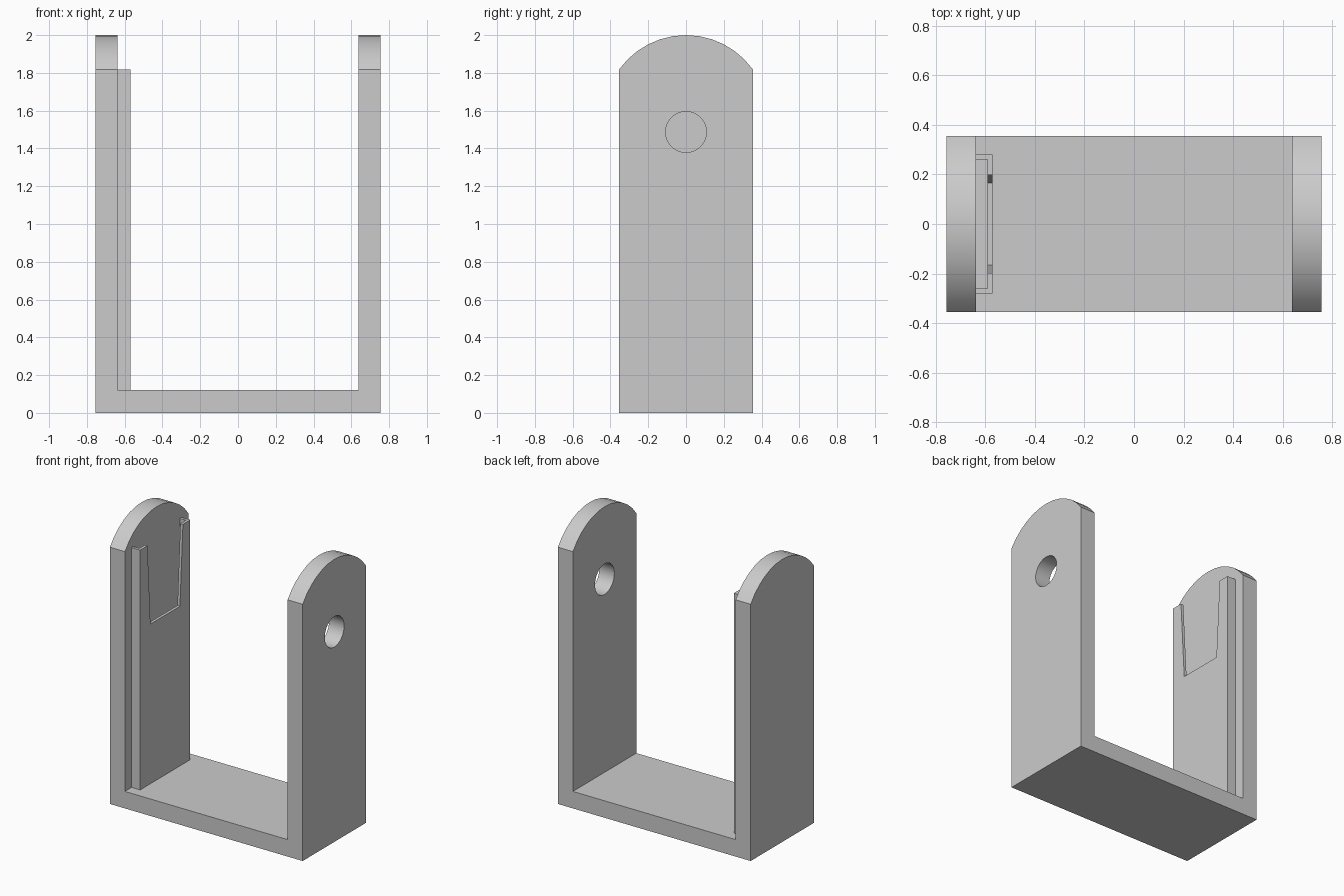
import bpy
import bmesh
from math import sin, cos, asin, radians, tau
from mathutils import Vector

if "Cube" in bpy.data.objects:
    bpy.data.objects.remove(bpy.data.objects["Cube"], do_unlink=True)

HALF_X, HALF_Y, WALL, FLOOR = 0.755, 0.355, 0.118, 0.12
TOP, SHOULDER = 2.0, 1.817
INNER = HALF_X - WALL

grey = bpy.data.materials.new("light_grey")
grey.use_nodes = True
colour = (0.6, 0.6, 0.6, 1)
grey.diffuse_color = colour
grey.node_tree.nodes["Principled BSDF"].inputs["Base Color"].default_value = colour


def prism(name, points, depth):
    """Extrude a closed outline of 3D points along a depth vector."""
    bm = bmesh.new()
    face = bm.faces.new([bm.verts.new(p) for p in points])
    extruded = bmesh.ops.extrude_face_region(bm, geom=[face])["geom"]
    moved = [v for v in extruded if isinstance(v, bmesh.types.BMVert)]
    bmesh.ops.translate(bm, verts=moved, vec=Vector(depth))
    bmesh.ops.recalc_face_normals(bm, faces=bm.faces)
    mesh = bpy.data.meshes.new(name)
    bm.to_mesh(mesh)
    bm.free()
    mesh.materials.append(grey)
    obj = bpy.data.objects.new(name, mesh)
    bpy.context.collection.objects.link(obj)
    return obj


def cut(obj, cutter, operation):
    """Apply a boolean and discard its cutter."""
    cutter.hide_render = True
    mod = obj.modifiers.new("cut", "BOOLEAN")
    mod.object, mod.operation, mod.solver = cutter, operation, "EXACT"
    bpy.context.view_layer.objects.active = obj
    bpy.ops.object.modifier_apply(modifier=mod.name)
    bpy.data.objects.remove(cutter, do_unlink=True)


# U-shaped bracket: floor and two upright walls
outline = [(-HALF_X, 0), (HALF_X, 0), (HALF_X, 2.2), (INNER, 2.2),
           (INNER, FLOOR), (-INNER, FLOOR), (-INNER, 2.2), (-HALF_X, 2.2)]
bracket = prism("bracket", [(x, -0.5, z) for x, z in outline], (0, 1, 0))

# Arched wall tops
rise = TOP - SHOULDER
radius = (HALF_Y ** 2 + rise ** 2) / (2 * rise)
half_angle = asin(HALF_Y / radius)
steps = 12
arch = [(-1, -HALF_Y, -0.2), (-1, HALF_Y, -0.2)]
for i in range(steps + 1):
    a = half_angle * (1 - 2 * i / steps)
    arch.append((-1, radius * sin(a), TOP - radius + radius * cos(a)))
cut(bracket, prism("arch_cutter", arch, (2, 0, 0)), "INTERSECT")

# Round hole through the left wall only
ring = [(0.5, 0.108 * cos(tau * i / 48), 1.487 + 0.108 * sin(tau * i / 48))
        for i in range(48)]
cut(bracket, prism("hole_cutter", ring, (0.5, 0, 0)), "DIFFERENCE")

# Open-topped pocket on the inner face of the right wall
channel = [(-INNER, -0.28), (-0.57, -0.28), (-0.57, 0.28), (-INNER, 0.28),
           (-INNER, 0.26), (-0.59, 0.26), (-0.59, -0.26), (-INNER, -0.26)]
pocket = prism("pocket", [(x, y, FLOOR) for x, y in channel],
               (0, 0, SHOULDER - FLOOR))

# Tapered notch in the pocket front
notch = [(-0.61, -0.165, 1.25), (-0.61, 0.165, 1.25),
         (-0.61, 0.2, 1.85), (-0.61, -0.2, 1.85)]
cut(pocket, prism("notch_cutter", notch, (0.1, 0, 0)), "DIFFERENCE")

for obj in (bracket, pocket):
    bpy.ops.object.select_all(action="DESELECT")
    obj.select_set(True)
    bpy.context.view_layer.objects.active = obj
    bpy.ops.object.shade_smooth_by_angle(angle=radians(25))
